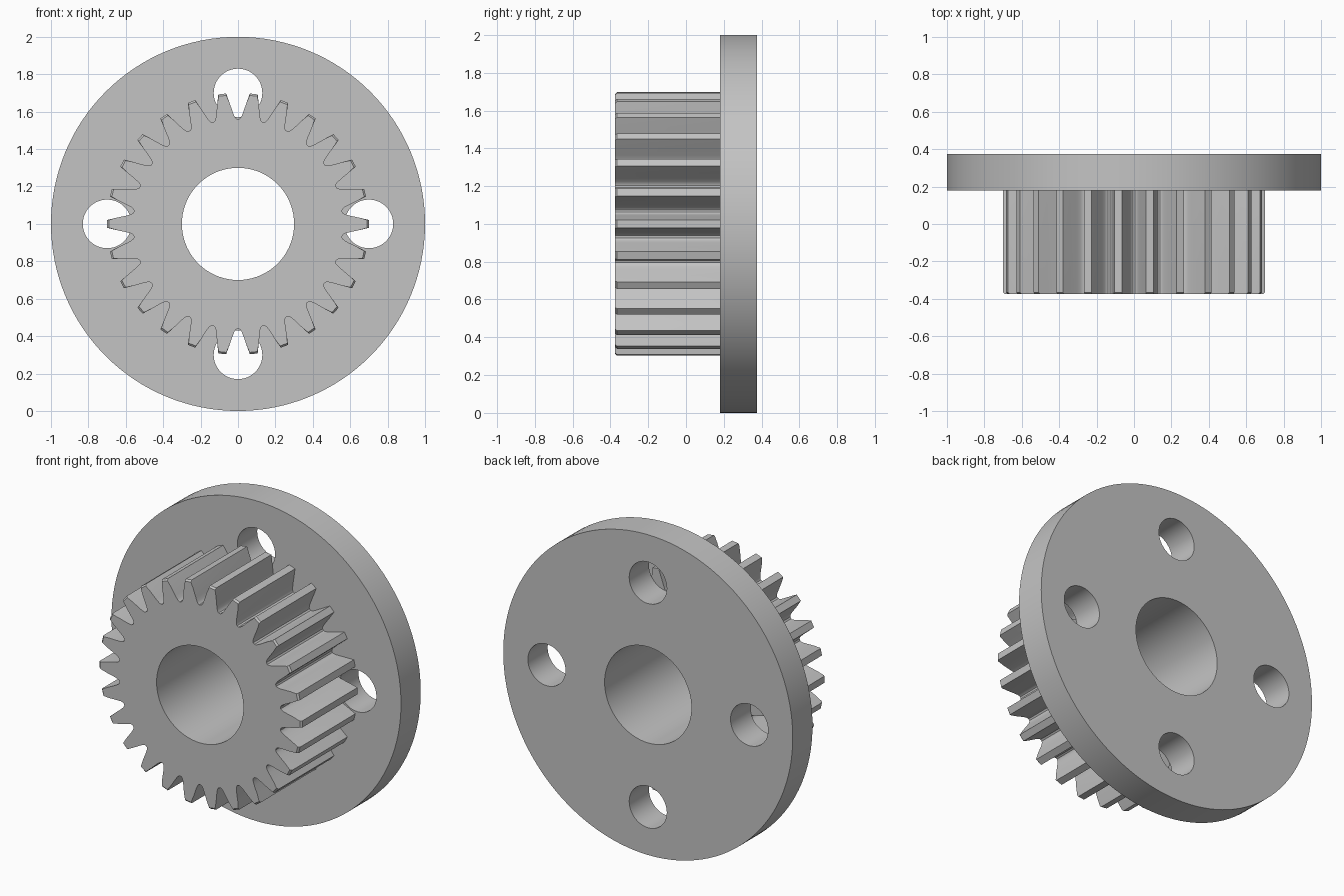
import bpy, bmesh
from math import sin, cos, pi, radians

cube = bpy.data.objects.get("Cube")
if cube:
    bpy.data.objects.remove(cube, do_unlink=True)

GREY = 0.55
metal = bpy.data.materials.new("grey_metal")
metal.use_nodes = True
metal.diffuse_color = (GREY, GREY, GREY, 1)
metal.node_tree.nodes["Principled BSDF"].inputs["Base Color"].default_value = (GREY, GREY, GREY, 1)

AXIS_Z = 1.0
BACK, STEP, FRONT = 0.375, 0.18, -0.375
BORE = 0.30
TEETH, TIP = 26, 0.70


def circle(radius, count, cx=0.0, cz=0.0):
    return [(cx + radius * cos(2 * pi * i / count), cz + radius * sin(2 * pi * i / count))
            for i in range(count)]


def gear_outline(limit):
    # half tooth as (radius, half width), from tip down to the rounded root
    half = [(0.70, 0.021), (0.65, 0.033), (0.60, 0.044), (0.578, 0.050),
            (0.566, 0.056), (0.561, 0.062)]
    flank = [(r, w / r) for r, w in half]
    tooth = [(r, -a) for r, a in reversed(flank)] + flank
    points = []
    for i in range(TEETH):
        for r, a in tooth:
            angle = a + 2 * pi * i / TEETH
            r = min(r, limit)
            points.append((r * cos(angle), r * sin(angle)))
    return points


def build(name, walls):
    """Each wall is a list of (y, outline) rings; the end rings are joined by caps."""
    bm = bmesh.new()
    caps = [[], []]
    for wall in walls:
        rings = [[bm.verts.new((x, y, AXIS_Z + z)) for x, z in outline] for y, outline in wall]
        n = len(rings[0])
        for a, b in zip(rings, rings[1:]):
            for i in range(n):
                j = (i + 1) % n
                bm.faces.new((a[i], a[j], b[j], b[i]))
        for cap, ring in zip(caps, (rings[0], rings[-1])):
            cap += [bm.edges.get((ring[i], ring[(i + 1) % n])) for i in range(n)]
    for cap in caps:
        bmesh.ops.triangle_fill(bm, edges=cap, use_beauty=True, use_dissolve=False)
    bmesh.ops.recalc_face_normals(bm, faces=bm.faces)
    mesh = bpy.data.meshes.new(name)
    bm.to_mesh(mesh)
    bm.free()
    mesh.materials.append(metal)
    obj = bpy.data.objects.new(name, mesh)
    bpy.context.collection.objects.link(obj)
    bpy.ops.object.select_all(action='DESELECT')
    obj.select_set(True)
    bpy.context.view_layer.objects.active = obj
    bpy.ops.object.shade_smooth_by_angle(angle=radians(30))
    return obj


def straight(outline, y0, y1):
    return [(y0, outline), (y1, outline)]


# Round flange with the centre bore and four bolt holes
bolt_holes = [circle(0.13, 48, x, z) for x, z in circle(0.70, 4)]
flange_outlines = [circle(1.0, 128), circle(BORE, 72)] + bolt_holes
build("flange", [straight(o, STEP, BACK) for o in flange_outlines])

# Toothed gear in front of the flange, tips chamfered at the front edge
gear_wall = [(FRONT, gear_outline(TIP - 0.01)),
             (FRONT + 0.01, gear_outline(TIP)),
             (STEP, gear_outline(TIP))]
build("gear", [gear_wall, straight(circle(BORE, 72), FRONT, STEP)])
